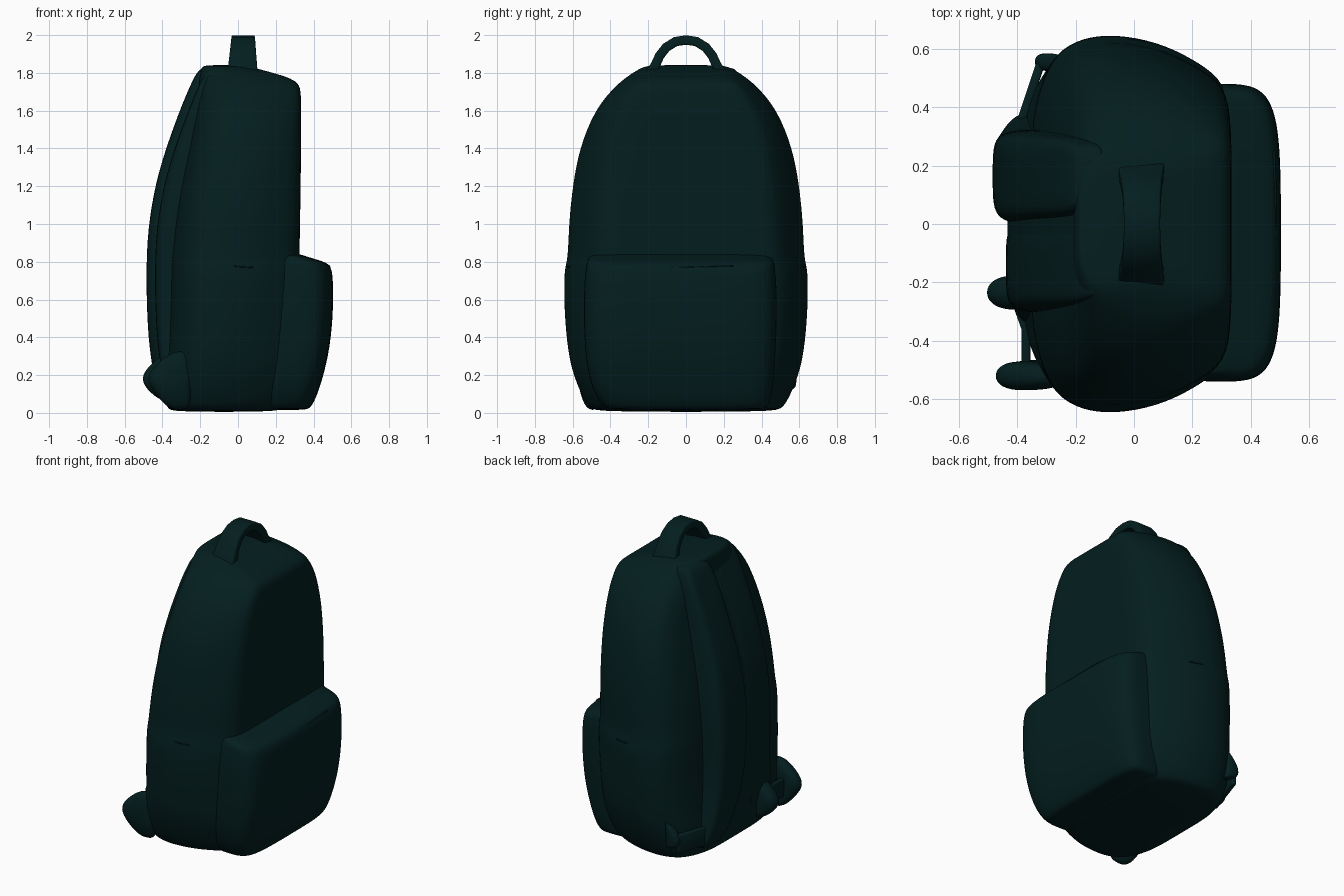
import bpy, bmesh

cube = bpy.data.objects.get("Cube")
if cube:
    bpy.data.objects.remove(cube, do_unlink=True)

# One fabric colour for the whole bag
COLOUR = (0.0012, 0.0132, 0.0138, 1)
FABRIC = bpy.data.materials.new("dark green fabric")
FABRIC.use_nodes = True
FABRIC.diffuse_color = COLOUR
bsdf = FABRIC.node_tree.nodes["Principled BSDF"]
bsdf.inputs["Base Color"].default_value = COLOUR
bsdf.inputs["Roughness"].default_value = 0.9


def finish(name, bm):
    bmesh.ops.recalc_face_normals(bm, faces=bm.faces)
    me = bpy.data.meshes.new(name)
    bm.to_mesh(me)
    bm.free()
    me.materials.append(FABRIC)
    me.polygons.foreach_set("use_smooth", [True] * len(me.polygons))
    ob = bpy.data.objects.new(name, me)
    bpy.context.collection.objects.link(ob)
    return ob


def loft(name, half_section, rows):
    """Stack horizontal slices; rows are (z, back x, front x, half width, centre y)."""
    ring = half_section + [(u, -v) for u, v in reversed(half_section[1:-1])]
    bm = bmesh.new()
    loops = [[bm.verts.new((x0 + (x1 - x0) * u, yc + half * v, z)) for u, v in ring]
             for z, x0, x1, half, yc in rows]
    n = len(ring)
    for a, b in zip(loops, loops[1:]):
        for i in range(n):
            j = (i + 1) % n
            bm.faces.new((a[i], a[j], b[j], b[i]))
    bm.faces.new(loops[0])
    bm.faces.new(loops[-1])
    sub = finish(name, bm).modifiers.new("smooth", "SUBSURF")
    sub.levels = sub.render_levels = 2


def ribbon(name, edge_a, edge_b, thick):
    """A strip of webbing between two edges."""
    bm = bmesh.new()
    a = [bm.verts.new(p) for p in edge_a]
    b = [bm.verts.new(p) for p in edge_b]
    for i in range(len(a) - 1):
        bm.faces.new((a[i], a[i + 1], b[i + 1], b[i]))
    ob = finish(name, bm)
    solid = ob.modifiers.new("thickness", "SOLIDIFY")
    solid.thickness, solid.offset = thick, 0
    bev = ob.modifiers.new("soft edge", "BEVEL")
    bev.width, bev.segments = 0.008, 2


def piping(name, points, radius):
    cu = bpy.data.curves.new(name, "CURVE")
    cu.dimensions = "3D"
    cu.bevel_depth, cu.bevel_resolution = radius, 1
    sp = cu.splines.new("POLY")
    sp.points.add(len(points) - 1)
    for sp_point, p in zip(sp.points, points):
        sp_point.co = (*p, 1)
    cu.materials.append(FABRIC)
    bpy.context.collection.objects.link(bpy.data.objects.new(name, cu))


# Main bag: slices with a chamfered back and a tapering front, narrowing to an arch
BODY = [(0, 0), (0, .33), (.01, .54), (.05, .74), (.13, .92), (.27, 1.0), (.42, 1.015),
        (.58, .99), (.72, .94), (.85, .865), (.96, .78), (1, .66), (1, .35), (1, 0)]
loft("main_bag", BODY, [
    (.005, -.35, .20, .46, 0), (.025, -.375, .25, .51, 0), (.10, -.395, .28, .55, 0),
    (.20, -.39, .30, .59, 0), (.32, -.37, .31, .62, 0), (.55, -.36, .32, .64, 0),
    (.77, -.355, .325, .64, 0), (.80, -.355, .325, .62, 0), (1.0, -.335, .328, .615, 0),
    (1.2, -.305, .332, .595, 0), (1.4, -.26, .333, .56, 0), (1.6, -.225, .335, .48, 0),
    (1.71, -.21, .333, .39, 0), (1.76, -.205, .315, .335, 0), (1.80, -.2, .19, .28, 0),
    (1.83, -.195, .07, .23, 0), (1.842, -.17, .03, .18, 0)])

# Front pocket, bulging low on the +x face with rounded sides
POCKET = [(0, 0), (0, 1), (.4, 1.02), (.7, 1.02), (.85, .97), (.94, .85),
          (.985, .65), (1, .35), (1, 0)]
loft("front_pocket", POCKET, [
    (.015, .1, .36, .40, 0), (.03, .1, .39, .43, 0), (.12, .1, .43, .47, -.02),
    (.3, .1, .48, .495, -.03), (.5, .1, .503, .502, -.03), (.68, .1, .504, .50, -.03),
    (.775, .1, .497, .49, -.03), (.80, .1, .46, .485, -.03), (.822, .1, .38, .475, -.03),
    (.85, .1, .30, .46, -.03)])

# Padded shoulder straps lying against the back, their lower ends curving outward,
# and the panel between them; rows are (z, back x, half width, outward shift)
STRAP = [(0, 0), (0, .5), (.03, .85), (.18, 1), (.6, 1), (1, 1), (1, 0)]
strap_rows = [(.06, -.39, .10, .13), (.12, -.43, .12, .11), (.3, -.465, .14, .05),
              (.5, -.482, .155, .01), (.85, -.488, .165, 0), (1.1, -.46, .16, 0),
              (1.32, -.41, .15, 0), (1.6, -.31, .14, 0), (1.74, -.25, .13, 0),
              (1.81, -.215, .11, 0), (1.83, -.18, .09, 0)]
for name, yc, lift, widen, curve in (("left_shoulder_strap", .16, 0, 1, 1),
                                     ("right_shoulder_strap", -.14, .045, 1, -1),
                                     ("back_panel", 0, .05, 1.3, 0)):
    loft(name, STRAP, [(z, x + lift, -.1, w * widen, yc + shift * curve)
                       for z, x, w, shift in strap_rows])

# Folded strap bottom and adjuster tabs at the lower corners
LUMP = [(0, 0), (.03, .5), (.2, 1), (.6, 1), (1, .8), (1, 0)]
for name, yc, x, half, low in (("strap_fold", -.235, -.515, .06, .05),
                               ("right_strap_tab", -.52, -.485, .05, .01),
                               ("left_strap_tab", .555, -.35, .03, .12)):
    loft(name, LUMP, [(low, x + .12, -.25, half * .7, yc * .95),
                      (.13, x + .02, -.25, half, yc), (.19, x, -.25, half, yc),
                      (.25, x + .04, -.25, half, yc),
                      (.33, x + .14, -.25, half * .6, yc)])

for side, path in (("right", [(-.42, -.22), (-.37, -.36), (-.37, -.53)]),
                   ("left", [(-.42, .25), (-.37, .4), (-.32, .55)])):
    ribbon(side + "_lower_webbing", [(x, y, .1) for x, y in path],
           [(x, y, .22) for x, y in path], .03)

# Carry handle on top, flaring where it meets the bag
half_path = [(-.195, 1.79), (-.16, 1.845), (-.14, 1.89), (-.105, 1.935), (-.055, 1.966)]
path = half_path + [(0, 1.974)] + [(-y, z) for y, z in reversed(half_path)]
ribbon("carry_handle", [(-.035 - .12 * (1.97 - z), y, z) for y, z in path],
       [(.09 + .08 * (1.97 - z), y, z) for y, z in path], .05)

# Stitched hems of the front pocket and the side panels
piping("pocket_hem", [(.485 - .09 * y * y, y, .772 + .03 * y)
                      for y in (-.34, -.2, -.05, .1, .25)], .005)
for side in (1, -1):
    piping("side_hem_" + ("left" if side > 0 else "right"),
           [(x, side * (.63 - .2 * max(x, 0)), .775 - .06 * x) for x in (-.1, 0, .08)],
           .004)
